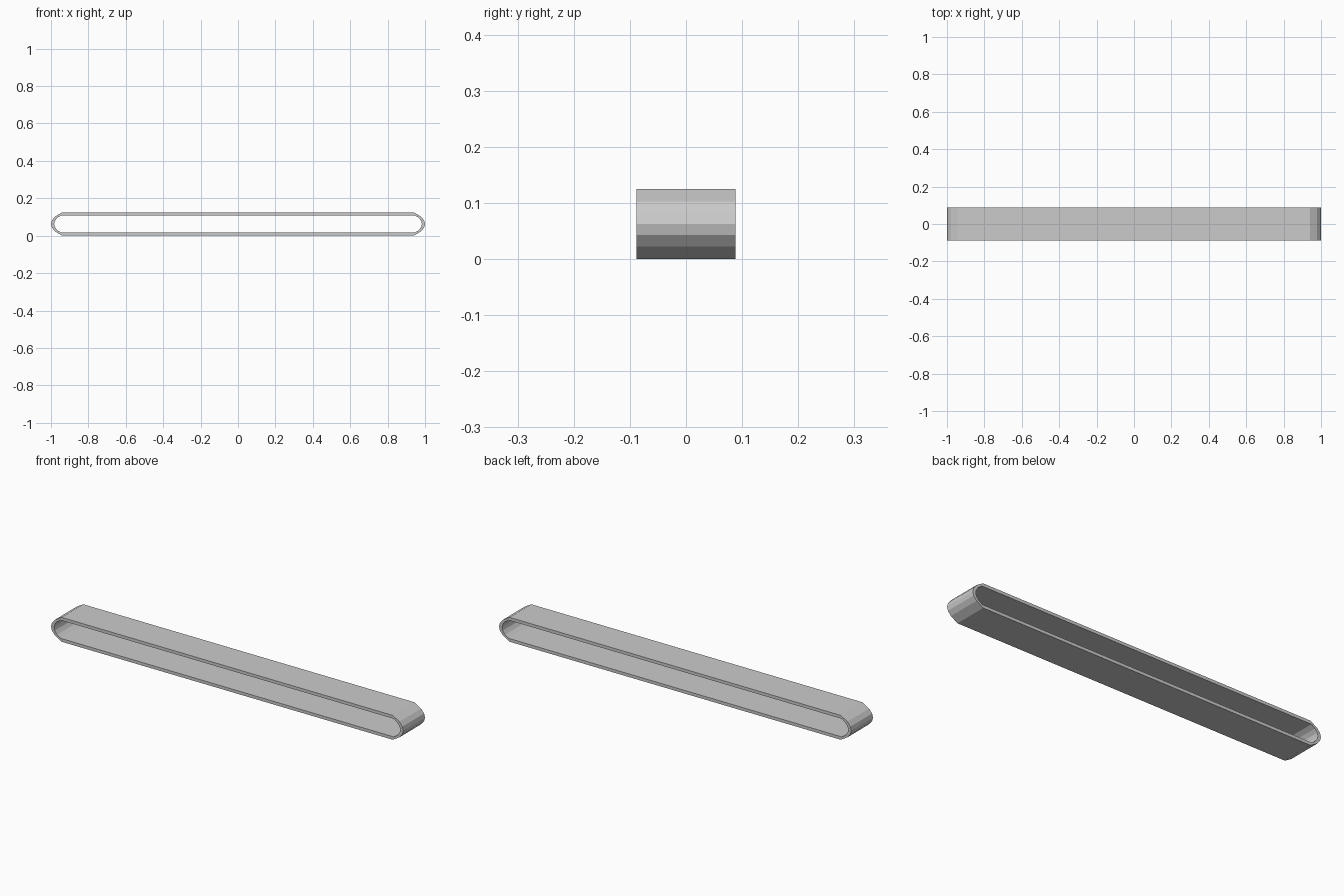
import bpy, bmesh

if "Cube" in bpy.data.objects:
    bpy.data.objects.remove(bpy.data.objects["Cube"])

HALF_WIDTH = 0.088
MID_Z = 0.0625

# quarter of the belt profile (x, height from the middle): outer and inner skin
OUTER = [(0.94, 0.0625), (0.978, 0.040), (0.995, 0.0195), (1.0, 0.0)]
INNER = [(0.945, 0.0465), (0.966, 0.033), (0.979, 0.016), (0.983, 0.0)]


def full_loop(quarter):
    """Mirror a quarter profile into a closed loop."""
    right = quarter + [(x, -z) for x, z in reversed(quarter[:-1])]
    return right + [(-x, -z) for x, z in right]


bm = bmesh.new()
rings = []
# three rows across the width, the middle one being the centre seam
for y in (-HALF_WIDTH, 0.0, HALF_WIDTH):
    rings.append([[bm.verts.new((x, y, MID_Z + z)) for x, z in full_loop(q)]
                  for q in (OUTER, INNER)])


def bridge(a, b):
    n = len(a)
    for i in range(n):
        j = (i + 1) % n
        bm.faces.new((a[i], a[j], b[j], b[i]))


# outer and inner skins
for near, far in zip(rings, rings[1:]):
    bridge(near[0], far[0])
    bridge(far[1], near[1])
# side rims
bridge(rings[0][1], rings[0][0])
bridge(rings[-1][0], rings[-1][1])
bmesh.ops.recalc_face_normals(bm, faces=bm.faces)

mesh = bpy.data.meshes.new("conveyor_belt")
bm.to_mesh(mesh)
bm.free()
belt = bpy.data.objects.new("conveyor_belt", mesh)
bpy.context.collection.objects.link(belt)
